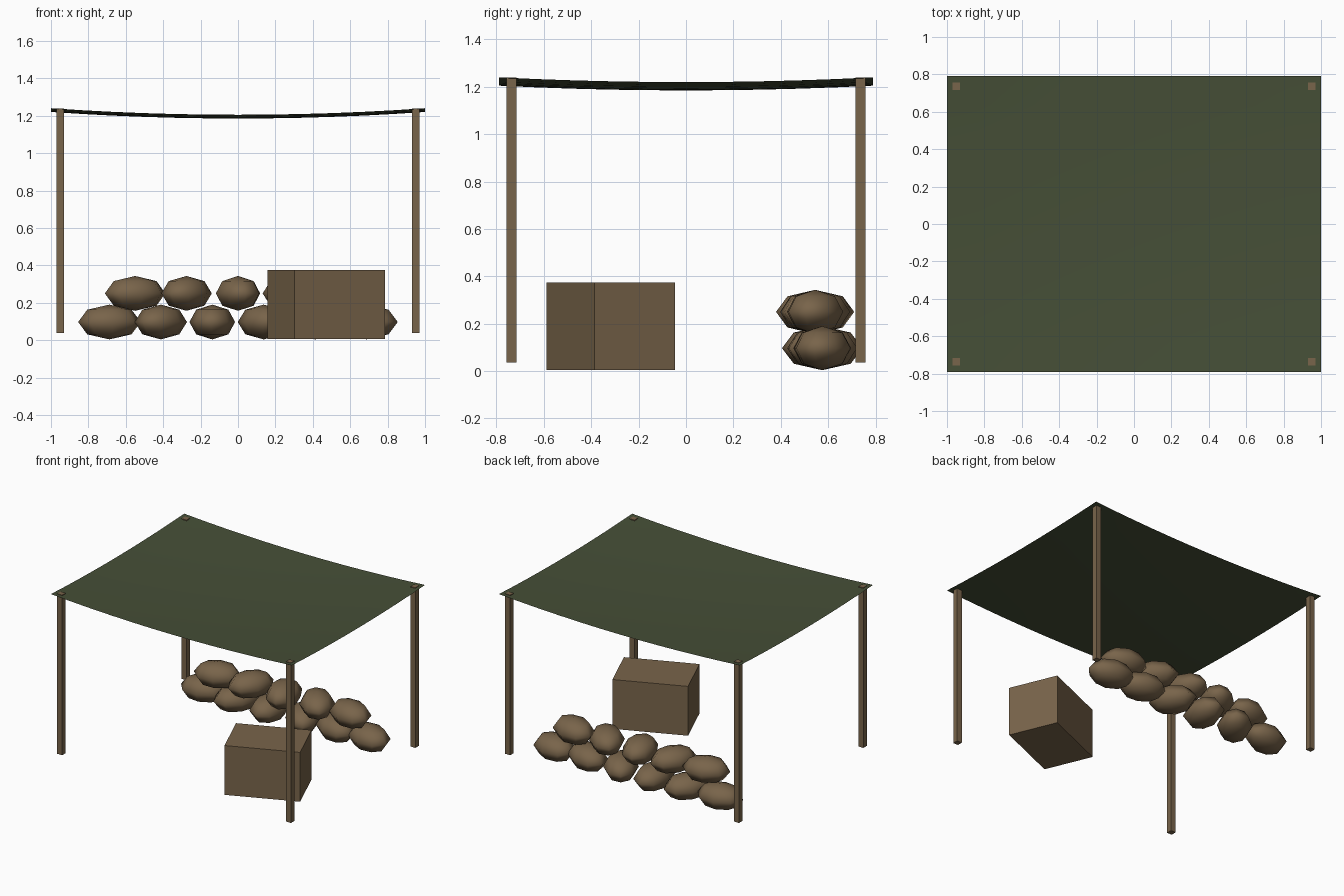
import bpy
from math import radians

if "Cube" in bpy.data.objects:
    bpy.data.objects.remove(bpy.data.objects["Cube"], do_unlink=True)


def material(name, rgb):
    mat = bpy.data.materials.new(name)
    mat.use_nodes = True
    mat.diffuse_color = (*rgb, 1)
    mat.node_tree.nodes["Principled BSDF"].inputs["Base Color"].default_value = (*rgb, 1)
    return mat


BROWN = material("earth brown", (0.19, 0.128, 0.069))
GREEN = material("olive green", (0.061, 0.078, 0.038))


def finish(name, mat):
    obj = bpy.context.object
    obj.name = name
    obj.data.materials.append(mat)
    return obj


def block(name, center, size, turn=0):
    bpy.ops.mesh.primitive_cube_add(size=1, location=center, rotation=(0, 0, radians(turn)))
    obj = finish(name, BROWN)
    obj.scale = size
    return obj


def sandbag(name, center, turn):
    bpy.ops.mesh.primitive_uv_sphere_add(segments=8, ring_count=4, radius=1,
                                         location=center, rotation=(0, 0, radians(turn)))
    obj = finish(name, BROWN)
    obj.scale = (0.17, 0.122, 0.093)
    bpy.ops.object.shade_smooth()
    return obj


# Sagging canopy: a thin sheet that dips towards its middle
bpy.ops.mesh.primitive_grid_add(x_subdivisions=12, y_subdivisions=10, size=2)
canopy = finish("canopy", GREEN)
for v in canopy.data.vertices:
    x, y = v.co.x, v.co.y
    v.co = (x, 0.79 * y, 1.24 - 0.035 * (1 - x * x) - 0.02 * (1 - y * y))
bpy.ops.object.shade_smooth()

# Four corner posts, just poking through the canopy
for side, sx in (("right", -1), ("left", 1)):
    for end, sy in (("front", -1), ("back", 1)):
        block(f"{end}_{side}_post", (0.95 * sx, 0.737 * sy, 0.638), (0.041, 0.041, 1.202))

# Crate, turned a little
block("crate", (0.472, -0.318, 0.19), (0.526, 0.368, 0.37), 22.8)

# Sandbag wall: two staggered rows, each bag turned differently
rows = (
    ("lower", 0.575, 0.097, (10, 55, 88, 124, 160, 168)),
    ("upper", 0.545, 0.25, (18, 60, 104, 130, 166)),
)
for row, y, z, turns in rows:
    for i, turn in enumerate(turns):
        x = 0.275 * (i - (len(turns) - 1) / 2)
        sandbag(f"{row}_sandbag_{i + 1}", (x, y, z), turn)
